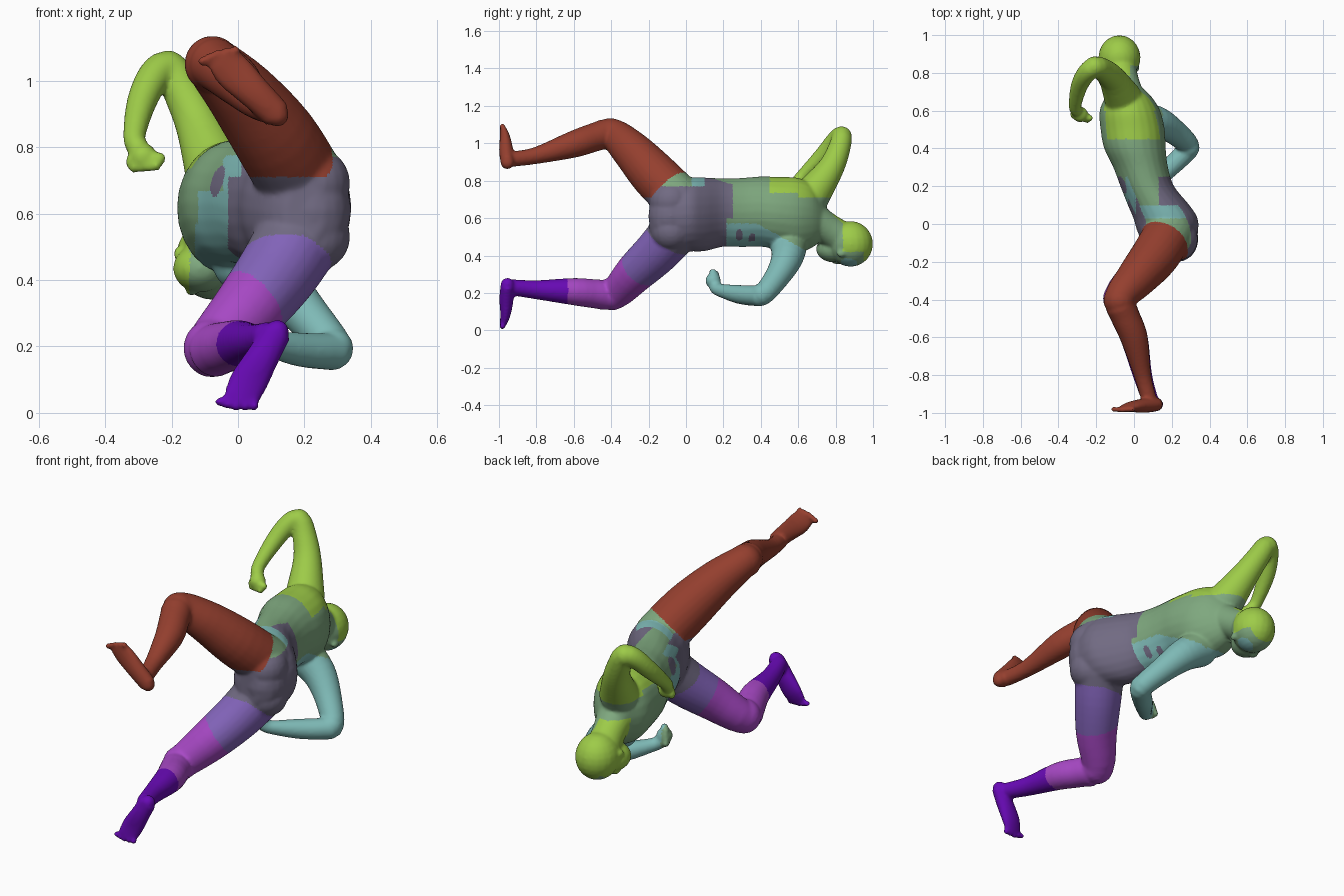
import bpy, bmesh, math
from mathutils import Vector, Matrix

if "Cube" in bpy.data.objects:
    bpy.data.objects.remove(bpy.data.objects["Cube"])

bm = bmesh.new()


def spline(pts, n=4):
    """Catmull-Rom through rows of (x, y, z, a, b)."""
    out = []
    for i in range(len(pts) - 1):
        p0, p1, p2, p3 = (pts[max(0, min(len(pts) - 1, i + k))] for k in (-1, 0, 1, 2))
        for s in range(n):
            t = s / n
            out.append([0.5 * (2 * b + (c - a) * t + (2 * a - 5 * b + 4 * c - d) * t * t
                               + (3 * b - a - 3 * c + d) * t ** 3)
                        for a, b, c, d in zip(p0, p1, p2, p3)])
    return out + [list(pts[-1])]


def ball(c, r):
    """Ellipsoid; r is a number or three radii."""
    r = (r, r, r) if isinstance(r, (int, float)) else r
    m = Matrix.Translation(c) @ Matrix.Diagonal((*r, 1))
    bmesh.ops.create_uvsphere(bm, u_segments=20, v_segments=12, radius=1, matrix=m)


def loft(pts, ref, direction=None, sides=24, round_ends=True):
    """Oval tube: radius a lies along ref, radius b across it."""
    rows = spline([p if len(p) == 5 else (*p, p[3]) for p in pts])
    rings = []
    for i, (x, y, z, a, b) in enumerate(rows):
        lo, hi = rows[max(0, i - 1)], rows[min(len(rows) - 1, i + 1)]
        d = Vector(direction or [h - l for h, l in zip(hi[:3], lo[:3])]).normalized()
        u = Vector(ref)
        u = (u - d * u.dot(d)).normalized()
        v = d.cross(u)
        rings.append([bm.verts.new(Vector((x, y, z)) + u * a * math.cos(t) + v * b * math.sin(t))
                      for t in (2 * math.pi * k / sides for k in range(sides))])
    for r, s in zip(rings, rings[1:]):
        for k in range(sides):
            j = (k + 1) % sides
            bm.faces.new((r[k], r[j], s[j], s[k]))
    bm.faces.new(rings[0][::-1])
    bm.faces.new(rings[-1])
    if round_ends:
        for p in (rows[0], rows[-1]):
            ball(p[:3], min(p[3], p[4]))


# Torso, from the seat to the base of the neck, lying on its side
loft([(.20, -.195, .60, .06, .09), (.20, -.15, .605, .12, .15), (.18, -.05, .615, .158, .192),
      (.167, .03, .62, .17, .198), (.13, .1, .62, .163, .197), (.07, .2, .63, .142, .183),
      (.035, .3, .63, .145, .185), (.005, .4, .635, .163, .188), (-.007, .5, .625, .17, .195),
      (-.022, .6, .615, .16, .2), (-.03, .68, .61, .118, .165), (-.05, .74, .585, .07, .09)],
     (1, 0, 0), direction=(0, 1, 0), round_ends=False)
ball((.23, -.08, .69), (.108, .115, .11))
ball((.23, -.08, .53), (.108, .11, .105))
ball((.228, -.08, .61), (.113, .122, .13))

# Neck, skull, jaw, nose and ears
loft([(-.04, .66, .6, .1), (-.06, .76, .54, .085), (-.08, .84, .49, .09)], (1, 0, 0))
ball((-.077, .88, .462), (.112, .12, .122))
ball((-.112, .79, .435), (.084, .095, .072))
ball((-.14, .81, .368), (.018, .03, .016))
ball((.015, .83, .41), (.014, .026, .02))
ball((-.18, .83, .48), (.014, .026, .02))

# Raised leg and lower leg, with kneecaps
loft([(.19, -.04, .70, .13), (.11, -.17, .83, .127), (.01, -.29, .96, .107),
      (-.075, -.395, 1.05, .083), (-.05, -.48, 1.035, .077), (.0, -.6, .995, .072),
      (.045, -.8, .935, .046), (.08, -.93, .915, .041)], (0, 1, 0))
ball((-.077, -.405, 1.05), .085)
loft([(.19, -.05, .54, .13), (.12, -.15, .425, .122), (.03, -.27, .31, .108),
      (-.075, -.385, .195, .085), (-.05, -.48, .195, .078), (.0, -.6, .207, .073),
      (.045, -.8, .217, .051), (.085, -.93, .23, .043)], (0, 1, 0))
ball((-.077, -.395, .195), .088)


def foot(heel, ball_pt, toe, spread):
    """Flat sole facing the front, with five toes spread across the tip."""
    h, b, t = Vector(heel), Vector(ball_pt), Vector(toe)
    loft([(*h, .036, .045), (*h.lerp(b, .5), .038, .05), (*b, .028, .058), (*t, .016, .05)], (0, 1, 0))
    fwd = (t - b).normalized()
    for k in range(-2, 3):
        ball(t + Vector(spread) * k + fwd * (.014 - .004 * abs(k)), .0155)


foot((.118, -.955, .897), (-.012, -.968, 1.025), (-.052, -.98, 1.07), (.025, 0, .008))
foot((.118, -.955, .245), (.03, -.965, .09), (.0, -.98, .032), (.026, 0, -.003))

# Arms with elbows: one bent above the shoulder, one bent below the chest
loft([(-.06, .67, .72, .1), (-.115, .77, .86, .072), (-.162, .815, .96, .061),
      (-.205, .832, 1.035, .054), (-.25, .80, 1.015, .051), (-.29, .73, .935, .045),
      (-.312, .63, .835, .034), (-.303, .60, .80, .034)], (1, 0, 0))
ball((-.21, .832, 1.035), .056)
loft([(.02, .55, .46, .1), (.12, .54, .385, .085), (.21, .49, .29, .068), (.288, .415, .195, .058),
      (.263, .37, .185, .055), (.17, .28, .193, .05), (.075, .18, .215, .035), (.05, .16, .23, .036)],
     (0, 0, 1))
ball((.29, .405, .195), .058)


def fist(c, step, curl):
    """Palm with four curled fingers and a thumb."""
    c, step, curl = Vector(c), Vector(step), Vector(curl)
    ball(c, .042)
    for k in range(4):
        p = c + step * (k - 1.5)
        ball(p + curl, .018)
        ball(p + curl * .4, .024)
    ball(c + step * 2.2 + curl * .3, .019)


fist((-.285, .58, .77), (.022, -.006, .002), (.005, -.02, -.028))
fist((.03, .145, .265), (.004, -.004, .021), (-.022, .022, .005))

# Fuse all parts into one smooth skin
bmesh.ops.recalc_face_normals(bm, faces=bm.faces)
src = bpy.data.meshes.new("body_parts")
bm.to_mesh(src)
bm.free()
body = bpy.data.objects.new("body", src)
bpy.context.collection.objects.link(body)
rm = body.modifiers.new("fuse", 'REMESH')
rm.mode, rm.voxel_size = 'VOXEL', .0085
sm = body.modifiers.new("soften", 'SMOOTH')
sm.factor, sm.iterations = .5, 7
dg = bpy.context.evaluated_depsgraph_get()
skin = bpy.data.meshes.new_from_object(body.evaluated_get(dg))
body.modifiers.clear()
body.data = skin
skin.name = "body"

# Flat colours
COLOURS = {"lime": (.34, .60, .065), "sage": (.21, .39, .21), "slate": (.165, .145, .225),
           "teal": (.21, .49, .47), "rust": (.30, .05, .028), "periwinkle": (.23, .13, .50),
           "magenta": (.39, .066, .56), "violet": (.14, .003, .47)}
names = list(COLOURS)
skin.materials.clear()
for n, c in COLOURS.items():
    m = bpy.data.materials.new(n)
    m.diffuse_color = (*c, 1)
    m.use_nodes = True
    m.node_tree.nodes["Principled BSDF"].inputs["Base Color"].default_value = m.diffuse_color
    skin.materials.append(m)


def near(p, c, r):
    return (p - Vector(c)).length < r


def colour(p):
    x, y, z = p
    # legs
    if y < .02 and z > .71 and z - y - .6 * x > .735:
        return "rust"
    if y < 0 and z + .65 * y + .4 * max(0, x - .2) < .4:
        if y < -.63:
            return "violet"
        return "magenta" if z + .94 * y + 1.2 * x < .16 else "periwinkle"
    # head and neck
    if y > .69 and z < .62:
        if y > .84 and z > .42 or x < -.145 or z > .5 and x < -.02 or y > .95:
            return "lime"
        return "teal" if near(p, (-.03, .87, .36), .045) else "sage"
    # arms and the shoulders around them
    if y > .45 and (z > (.735 if y < .6 else .71) or x < -.23):
        return "lime"
    if y > .04 and z < .4:
        return "sage" if x < .025 and y < .2 else "teal"
    # spots on the back and belly
    if x > .1 and (math.hypot((y - .285) / .02, (z - .51) / .03) < 1
                   or math.hypot((y - .355) / .018, (z - .49) / .028) < 1):
        return "slate"
    if near(p, (-.082, .2, .705), .055):
        return "slate"
    # hip and waist bands
    if z > .77 and y < .1:
        return "sage" if y < .03 else "teal"
    if y < (.25 if z > .6 else .215):
        if z > .775 and x < .13:
            return "sage"
        if x < -.03:
            return "sage" if z > .67 and x < -.045 else "teal"
        return "teal" if z > .71 and x < .01 else "slate"
    if -.12 < x < -.02 and y < .36 and z < .67:
        return "teal"
    return "teal" if x > -.13 and z < .57 - .55 * max(0, y - .38) and y < .64 else "sage"


for f in skin.polygons:
    f.material_index = names.index(colour(f.center))
    f.use_smooth = True
